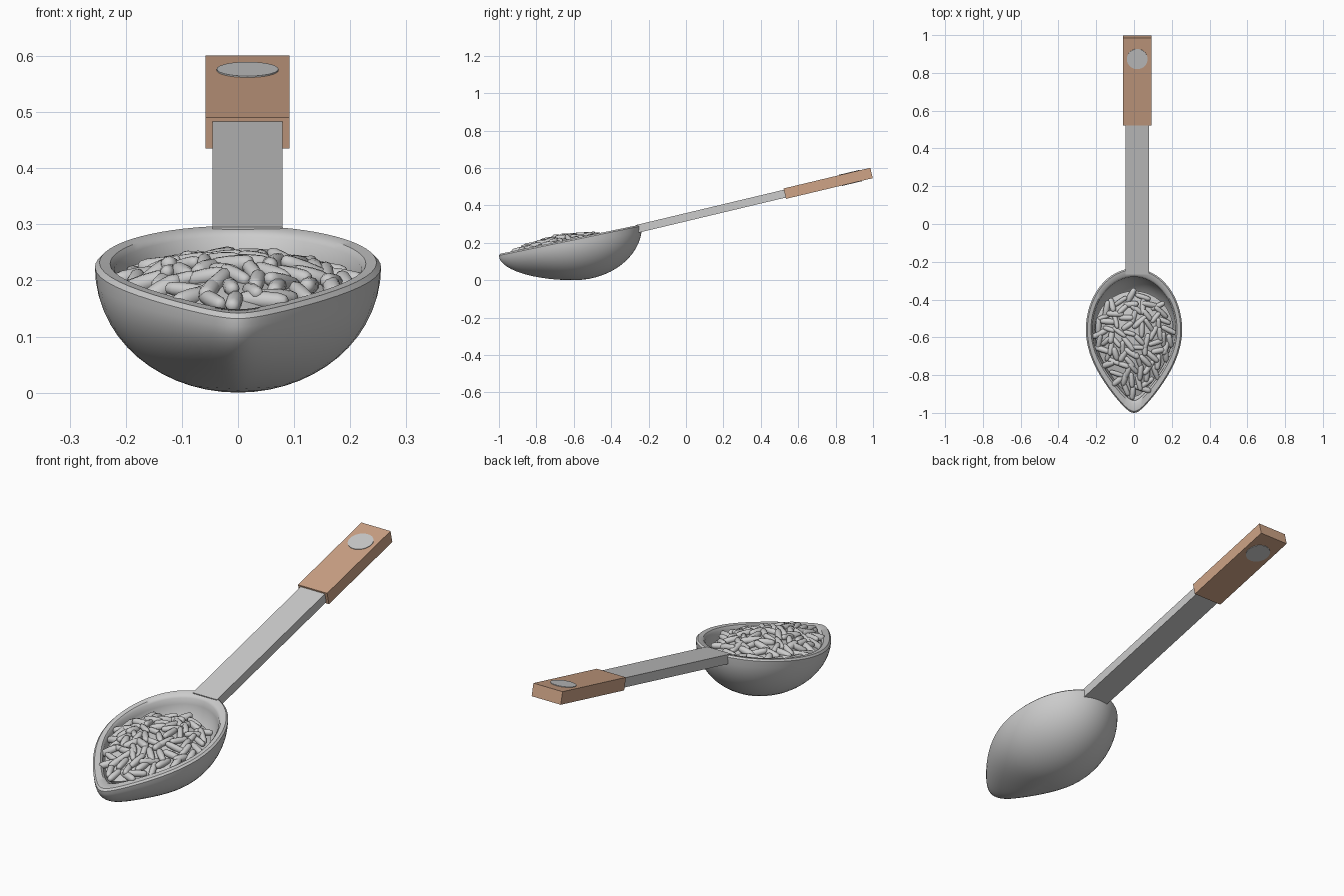
import bpy, bmesh, math, random
from mathutils import Matrix, Vector

if "Cube" in bpy.data.objects:
    bpy.data.objects.remove(bpy.data.objects["Cube"])

random.seed(7)
N = 64
CY = -0.56          # widest station of the bowl


def finish(bm, name, angle=None, mat=None):
    bmesh.ops.recalc_face_normals(bm, faces=bm.faces)
    me = bpy.data.meshes.new(name)
    bm.to_mesh(me)
    bm.free()
    ob = bpy.data.objects.new(name, me)
    bpy.context.collection.objects.link(ob)
    if mat:
        me.materials.append(mat)
    if angle:
        bpy.ops.object.select_all(action='DESELECT')
        ob.select_set(True)
        bpy.context.view_layer.objects.active = ob
        bpy.ops.object.shade_smooth_by_angle(angle=math.radians(angle))
    return ob


def outline(a, w, front, back, point=0.52):
    """Egg outline: round at the back, pointed at the front."""
    c, s = math.cos(a), math.sin(a)
    if s >= 0:
        return w * c, CY + back * s
    return w * c * (1 - point * s * s), CY + front * s


def rim_z(y):
    return 0.14 + 0.208 * (y + 1)


def skin(bm, rings, low, high):
    """Join rings and close both ends with a centre point."""
    vs = [[bm.verts.new(p) for p in r] for r in rings]
    for r0, r1 in zip(vs, vs[1:]):
        for i in range(N):
            j = (i + 1) % N
            bm.faces.new((r0[i], r0[j], r1[j], r1[i]))
    for ring, p in ((vs[0], low), (vs[-1], high)):
        c = bm.verts.new(p)
        for i in range(N):
            bm.faces.new((ring[i], ring[(i + 1) % N], c))


def bowl_ring(s, w, front, back, floor, drop=0.0):
    ring = []
    k = 1 - math.sqrt(max(0, 1 - s * s))
    for i in range(N):
        x, y = outline(2 * math.pi * i / N, w, front, back)
        z = floor + (rim_z(y) - drop - floor) * k
        ring.append((x * s, -0.6 + (y + 0.6) * s, z))
    return ring


# Bowl: outer shell, rounded rim, inner shell
steps = [math.sin(math.pi / 2 * t / 14) for t in range(1, 15)]
rings = [bowl_ring(s, 0.255, 0.44, 0.325, 0.0, 0.008) for s in steps]
rings.append(bowl_ring(1, 0.247, 0.432, 0.317, 0.0))
rings.append(bowl_ring(1, 0.228, 0.39, 0.29, 0.0, 0.002))
rings += [bowl_ring(s, 0.22, 0.375, 0.28, 0.03, 0.012) for s in reversed(steps)]
bm = bmesh.new()
skin(bm, rings, (0, -0.6, 0), (0, -0.6, 0.03))
finish(bm, "spoon_bowl", 40)


# Heap of food filling the bowl
def heap_point(a, r):
    x, y = outline(a, 0.208, 0.355, 0.205, 0.45)
    x, y = x * r, -0.63 + (y + 0.63) * r
    return Vector((x, y, 0.145 + 0.125 * (y + 0.92) + 0.05 * (1 - r * r)))


rings = [[heap_point(2 * math.pi * i / N, r) - Vector((0, 0, d)) for i in range(N)]
         for r, d in ((0.8, 0.06), (0.95, 0.03), (1, 0), (0.85, 0), (0.65, 0), (0.4, 0), (0.15, 0))]
bm = bmesh.new()
skin(bm, rings, (0, -0.63, 0.1), heap_point(0, 0))
finish(bm, "rice_heap", 40)

# Loose rice grains scattered over the heap
bm = bmesh.new()
spots = []
for _ in range(3000):
    if len(spots) >= 88:
        break
    a, r = random.uniform(0, 2 * math.pi), 0.93 * math.sqrt(random.random())
    p = heap_point(a, r)
    if any((p - q).length < 0.036 for q in spots):
        continue
    spots.append(p)
    rad, half = random.uniform(0.013, 0.017), random.uniform(0.02, 0.033)
    geo = bmesh.ops.create_uvsphere(bm, u_segments=10, v_segments=8, radius=rad)
    up = Vector((p.x * 2.0, (p.y + 0.63) * 0.9 - 0.12, 1)).normalized()
    rot = (up.to_track_quat('Z', 'Y').to_matrix().to_4x4()
           @ Matrix.Rotation(random.uniform(0, math.pi), 4, 'Z')
           @ Matrix.Rotation(random.uniform(-0.25, 0.25), 4, 'Y')
           @ Matrix.Rotation(math.pi / 2, 4, 'Y'))
    for v in geo["verts"]:
        v.co.z += half * max(-1, min(1, v.co.z / rad * 2))
        v.co = rot @ v.co + p + up * 0.006
finish(bm, "rice_grains", 60)

# Handle parts share one tilted axis
TILT = math.atan(0.2385)


def axis(y):
    return Vector((0.017, y, 0.518 + 0.2385 * (y - 0.76)))


def bar(name, y0, y1, width, thick, mat=None):
    bm = bmesh.new()
    bmesh.ops.create_cube(bm, size=1)
    a, b = axis(y0), axis(y1)
    bm.transform(Matrix.Translation((a + b) / 2) @ Matrix.Rotation(TILT, 4, 'X')
                 @ Matrix.Diagonal((width, (b - a).length, thick, 1)))
    return finish(bm, name, mat=mat)


wood = bpy.data.materials.new("wood")
wood.diffuse_color = (0.62, 0.37, 0.24, 1)
wood.use_nodes = True
wood.node_tree.nodes["Principled BSDF"].inputs["Base Color"].default_value = wood.diffuse_color
bar("handle_bar", -0.262, 0.56, 0.124, 0.043)
bar("handle_grip", 0.528, 0.992, 0.149, 0.057, wood)

# Round rivet through the grip
bm = bmesh.new()
bmesh.ops.create_cone(bm, cap_ends=True, segments=32, radius1=0.055, radius2=0.055, depth=0.062)
bm.transform(Matrix.Translation(axis(0.88)) @ Matrix.Rotation(TILT, 4, 'X'))
finish(bm, "handle_rivet", 40)
